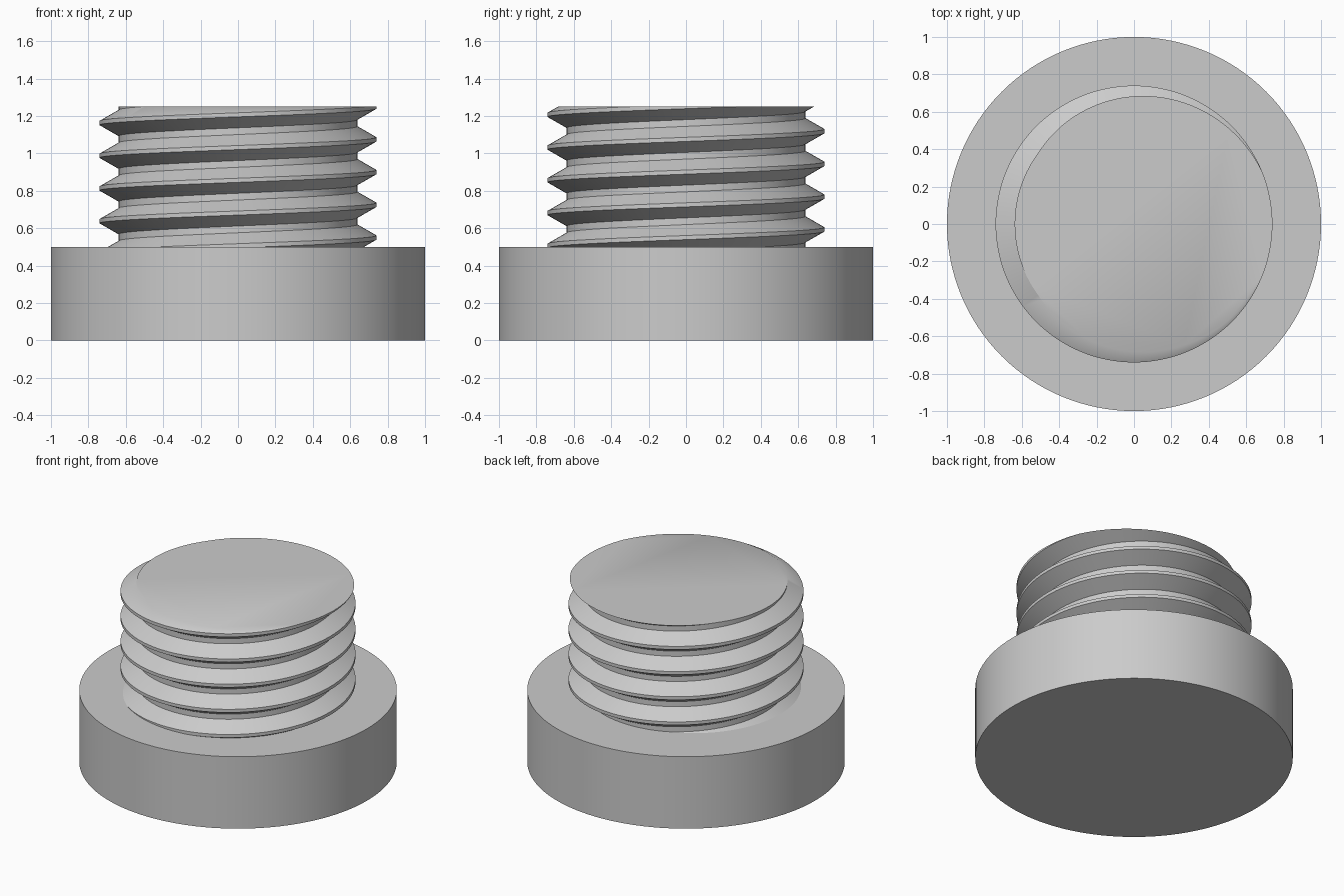
import bpy, bmesh
from math import cos, sin, tau, radians

cube = bpy.data.objects.get("Cube")
if cube:
    bpy.data.objects.remove(cube, do_unlink=True)

BASE_TOP, TOP = 0.5, 1.25
ROOT, CREST = 0.638, 0.74
PITCH, SEGMENTS = 0.175, 128
CREST_HALF, ROOT_HALF = 0.011, 0.018

grey = bpy.data.materials.new("plain grey")
grey.use_nodes = True
colour = (0.6, 0.6, 0.6, 1)
grey.diffuse_color = colour
grey.node_tree.nodes["Principled BSDF"].inputs["Base Color"].default_value = colour


def finish(bm, name):
    """Turn a bmesh into a named, smooth-shaded object with sharp edges."""
    mesh = bpy.data.meshes.new(name)
    bm.to_mesh(mesh)
    bm.free()
    obj = bpy.data.objects.new(name, mesh)
    bpy.context.collection.objects.link(obj)
    mesh.materials.append(grey)
    bpy.ops.object.select_all(action="DESELECT")
    obj.select_set(True)
    bpy.context.view_layer.objects.active = obj
    bpy.ops.object.shade_smooth_by_angle(angle=radians(30))
    return obj


def thread_radius(angle, z):
    """Radius of the trapezoidal helix at a height and angle."""
    phase = (z - TOP) / PITCH - angle / tau
    offset = abs(phase - round(phase)) * PITCH
    slope = (offset - CREST_HALF) / (PITCH / 2 - ROOT_HALF - CREST_HALF)
    return CREST + (ROOT - CREST) * min(max(slope, 0), 1)


# Round base
bm = bmesh.new()
bmesh.ops.create_cone(bm, cap_ends=True, segments=SEGMENTS, radius1=1, radius2=1, depth=BASE_TOP)
bmesh.ops.translate(bm, verts=bm.verts, vec=(0, 0, BASE_TOP / 2))
finish(bm, "round_base")

# Threaded plug: columns of profile corners climbing around the axis, trimmed flat
corners = [-CREST_HALF, CREST_HALF, PITCH / 2 - ROOT_HALF, PITCH / 2 + ROOT_HALF]
bm = bmesh.new()
columns = []
for i in range(SEGMENTS + 1):
    angle = tau * i / SEGMENTS
    column = []
    for turn in range(-6, 2):
        for corner in corners:
            z = TOP + PITCH * (turn + i / SEGMENTS) + corner
            z = min(max(z, BASE_TOP), TOP)
            r = thread_radius(angle, z)
            column.append(bm.verts.new((r * cos(angle), r * sin(angle), z)))
    columns.append(column)
for a, b in zip(columns, columns[1:]):
    for j in range(len(a) - 1):
        bm.faces.new((a[j], b[j], b[j + 1], a[j + 1]))
bmesh.ops.remove_doubles(bm, verts=bm.verts, dist=0.0001)

# Flat top of the plug
rim = [e for e in bm.edges if e.is_boundary and all(v.co.z > TOP - 0.001 for v in e.verts)]
bmesh.ops.holes_fill(bm, edges=rim, sides=0)
bmesh.ops.recalc_face_normals(bm, faces=bm.faces)
finish(bm, "threaded_plug")
